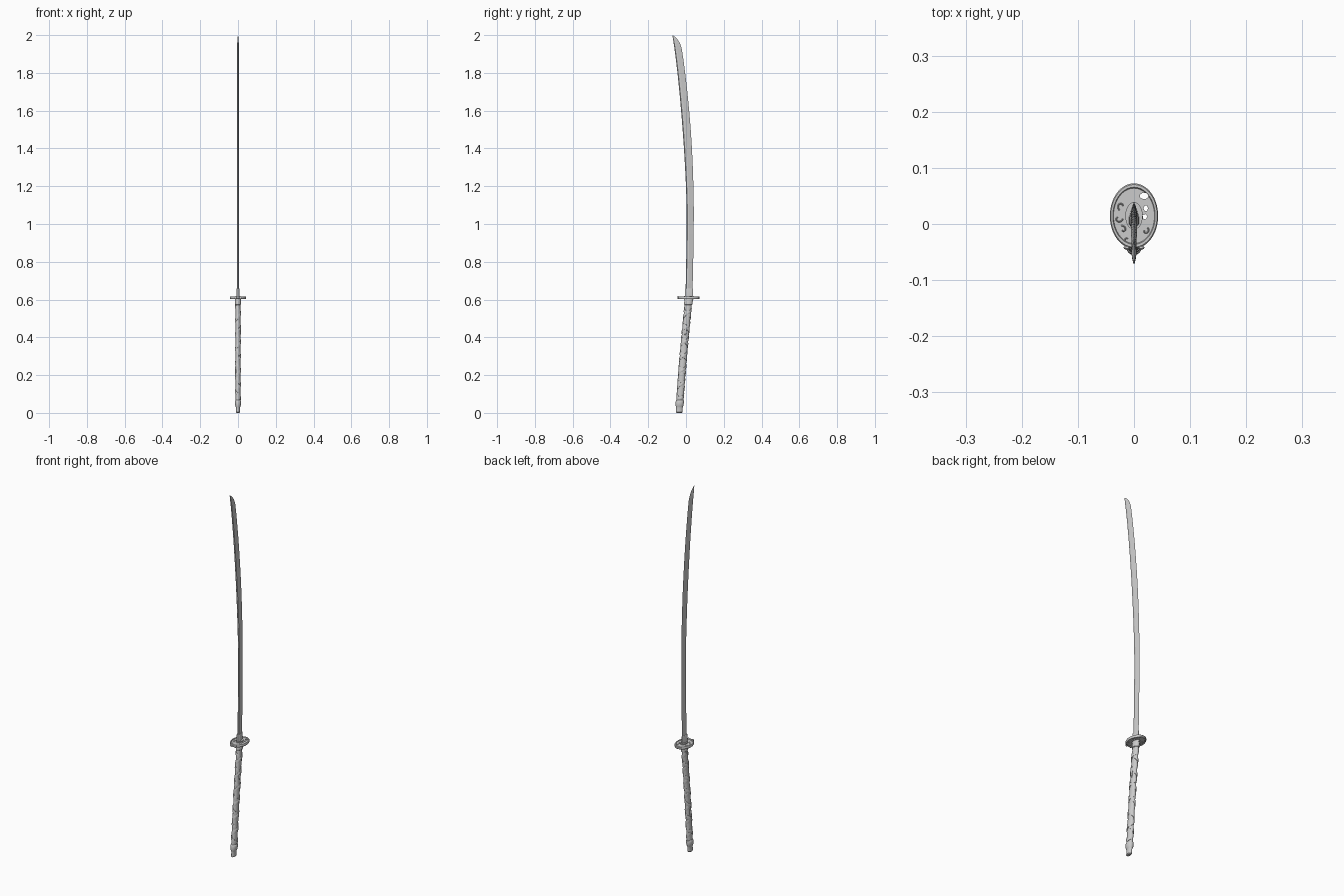
import bpy, bmesh, math
from mathutils import Vector

if "Cube" in bpy.data.objects:
    bpy.data.objects.remove(bpy.data.objects["Cube"])

TAU = math.tau


def make(name, verts, faces, smooth=True, angle=35):
    me = bpy.data.meshes.new(name)
    me.from_pydata(verts, [], faces)
    bm = bmesh.new()
    bm.from_mesh(me)
    bmesh.ops.remove_doubles(bm, verts=bm.verts, dist=1e-6)
    bmesh.ops.recalc_face_normals(bm, faces=bm.faces)
    bm.to_mesh(me)
    bm.free()
    ob = bpy.data.objects.new(name, me)
    bpy.context.collection.objects.link(ob)
    if smooth:
        bpy.ops.object.select_all(action='DESELECT')
        ob.select_set(True)
        bpy.context.view_layer.objects.active = ob
        bpy.ops.object.shade_smooth_by_angle(angle=math.radians(angle))
    return ob


def loft(name, rings, **kw):
    """Skin a list of equal-length closed rings and cap both ends."""
    n = len(rings[0])
    verts = [v for r in rings for v in r]
    faces = [(i*n + j, i*n + (j+1) % n, (i+1)*n + (j+1) % n, (i+1)*n + j)
             for i in range(len(rings) - 1) for j in range(n)]
    faces += [tuple(range(n)), tuple(range((len(rings)-1)*n, len(rings)*n))]
    return make(name, verts, faces, **kw)


def oval(cy, z, rx, ry, n=40, cx=0):
    return [(cx + rx*math.cos(TAU*k/n), cy + ry*math.sin(TAU*k/n), z) for k in range(n)]


def smooth_path(pts, steps):
    """Catmull-Rom resampling."""
    p = [Vector(q) for q in pts]
    out = []
    for i in range(len(p) - 1):
        a, b, c, d = p[max(i-1, 0)], p[i], p[i+1], p[min(i+2, len(p)-1)]
        for s in range(steps):
            t = s / steps
            out.append(0.5*(2*b + (c-a)*t + (2*a-5*b+4*c-d)*t*t + (3*b-a-3*c+d)*t**3))
    return out + [p[-1]]


def grip_y(z):
    """Centre line of the leaning handle."""
    return -0.037 + 0.086*z - 0.006*math.sin(math.pi*z/0.6)*0.5


# Blade: stations (z, back y, cutting edge y), ridge-line cross-section
body = smooth_path([(0.60, -0.003, 0.033), (0.75, 0.0, 0.037), (0.92, 0.003, 0.040),
                    (1.10, 0.003, 0.041), (1.30, -0.005, 0.036), (1.50, -0.018, 0.025),
                    (1.70, -0.035, 0.007), (1.85, -0.051, -0.011), (1.935, -0.062, -0.024)], 4)
tip = smooth_path([(1.935, -0.062, -0.024), (1.958, -0.0655, -0.033), (1.978, -0.0685, -0.046),
                   (1.991, -0.071, -0.059), (1.9995, -0.0725, -0.0720)], 3)[1:]
rings = []
for z, b, e in body + tip:
    w = e - b
    t = 0.0062 - 0.0016*(z - 0.6)/1.4
    t *= min(1, w/0.036)
    half = [(t*0.75, b + 0.10*w), (t, b + 0.36*w)]
    rings.append([(0, b, z)] + [(x, y, z) for x, y in half] + [(0, e, z)]
                 + [(-x, y, z) for x, y in reversed(half)])
rings.append([(0, -0.0725, 2.0)]*6)
loft("blade", rings, angle=12)

# Blade collar: slightly larger wedge-shaped sleeve
rings = []
for z, g in ((0.612, 1.0), (0.655, 0.85), (0.658, 0.7)):
    b, e = -0.006, 0.036
    rings.append([(x*g, y, z) for x, y in
                  ((0.005, b), (0.009, b+0.006), (0.009, b+0.018), (0.002, e),
                   (-0.002, e), (-0.009, b+0.018), (-0.009, b+0.006), (-0.005, b))])
loft("blade_collar", rings, angle=25)

# Guard: oval plate with raised rim
GY = 0.0145
prof = [(0.85, 0.606), (0.88, 0.603), (0.96, 0.603), (1.0, 0.606),
        (1.0, 0.614), (0.96, 0.617), (0.88, 0.617), (0.85, 0.614)]
guard = loft("guard", [oval(GY, z, 0.043*f, 0.058*f, 64) for f, z in prof])

# Openwork holes through one side of the guard
for i, (x, y, rx, ry, n) in enumerate([(0.018, 0.050, 0.008, 0.006, 7),
                                       (0.021, 0.028, 0.004, 0.006, 6),
                                       (0.019, 0.013, 0.005, 0.005, 5)]):
    c = loft(f"guard_cutter_{i}", [oval(y, z, rx, ry, n, x) for z in (0.59, 0.63)], smooth=False)
    c.hide_render = True
    c.hide_set(True)
    m = guard.modifiers.new("hole", 'BOOLEAN')
    m.object = c
    m.solver = 'EXACT'

# Scrollwork relief on both faces of the guard
verts, faces = [], []


def scroll(cx, cy, size, spin, z):
    n, start = 26, len(verts)
    for k in range(n):
        a = spin + 4.2*k/(n-1)
        r = size*(0.2 + 0.8*k/(n-1))
        w = 0.0015
        for rr, dz in ((r-w, 0), (r, 0.0018), (r+w, 0)):
            verts.append((cx + rr*math.cos(a), cy + rr*math.sin(a), z[0] + z[1]*dz))
    for k in range(n-1):
        for j in range(2):
            q = start + 3*k + j
            faces.append((q, q+1, q+4, q+3))


for z in ((0.6138, 1), (0.6062, -1)):
    for cx, cy, s, sp in ((-0.022, 0.032, 0.008, 0), (-0.028, 0.010, 0.008, 2),
                          (-0.020, -0.010, 0.007, 4), (-0.012, -0.028, 0.007, 1),
                          (0.020, -0.012, 0.007, 3)):
        scroll(cx, cy, s, sp, z)
make("guard_relief", verts, faces)

# Small rim knobs at the front of the guard
for side in (-1, 1):
    loft(f"guard_knob_{'left' if side < 0 else 'right'}",
         [oval(-0.042, z, r, r*0.7, 12, side*0.013)
          for z, r in ((0.602, 0.003), (0.605, 0.0055), (0.615, 0.0055), (0.618, 0.003))])

# Oval washers either side of the guard
for nm, z0, z1 in (("upper_washer", 0.613, 0.620), ("lower_washer", 0.599, 0.607)):
    loft(nm, [oval(GY, z, 0.0155, 0.0245) for z in (z0, z1)])

# Handle core, collar and end cap share the same oval sweep
loft("handle_core", [oval(grip_y(z), z, 0.0125, 0.0185)
                     for z in [0.055 + 0.53*i/20 for i in range(21)]])
loft("handle_collar", [oval(grip_y(z), z, rx, ry) for z, rx, ry in
                       ((0.572, 0.0135, 0.020), (0.574, 0.0155, 0.022),
                        (0.598, 0.0155, 0.0225), (0.601, 0.0145, 0.0215))])
loft("end_cap", [oval(grip_y(z), z, rx, ry) for z, rx, ry in
                 ((0.0, 0.0075, 0.014), (0.004, 0.0105, 0.0175), (0.028, 0.0105, 0.0175),
                  (0.034, 0.0125, 0.019), (0.042, 0.0160, 0.0215), (0.060, 0.0165, 0.022),
                  (0.066, 0.0150, 0.0205), (0.068, 0.0130, 0.018))])

# Criss-cross wrap: two opposite ribbons crossing on the broad faces
HALF_TURNS, Z0, Z1, STEPS = 13, 0.075, 0.565, 14
for name, direction in (("wrap_left", -1), ("wrap_right", 1)):
    rings = []
    for k in range(HALF_TURNS*STEPS + 1):
        t = math.pi*k/STEPS
        z = Z0 + (Z1 - Z0)*k/(HALF_TURNS*STEPS)
        a = direction*t
        turn = round(t/math.pi)
        over = (turn + (direction > 0)) % 2
        lift = 0.0022 + 0.0018*over*max(0, math.cos(t)*(-1)**turn)**4
        w = 0.0115 - 0.004*abs(math.cos(t))**3
        ring = []
        for o, dz in ((-0.001, -w), (lift*0.7, -w), (lift, -w*0.6), (lift, w*0.6),
                      (lift*0.7, w), (-0.001, w)):
            zz = z + dz
            ring.append(((0.0125 + o)*math.cos(a), grip_y(zz) + (0.0185 + o)*math.sin(a), zz))
        rings.append(ring)
    loft(name, rings, angle=40)

# Grip ornaments under the wrap, one per side
for side, zc in ((-1, 0.22), (1, 0.44)):
    loft(f"grip_ornament_{'left' if side < 0 else 'right'}",
         [oval(grip_y(zc + 0.03*math.sin(u)), zc + 0.03*math.sin(u),
               0.004*math.cos(u) + 1e-4, 0.006*math.cos(u) + 1e-4, 12, side*0.0125)
          for u in [-math.pi/2 + math.pi*i/10 for i in range(11)]])
